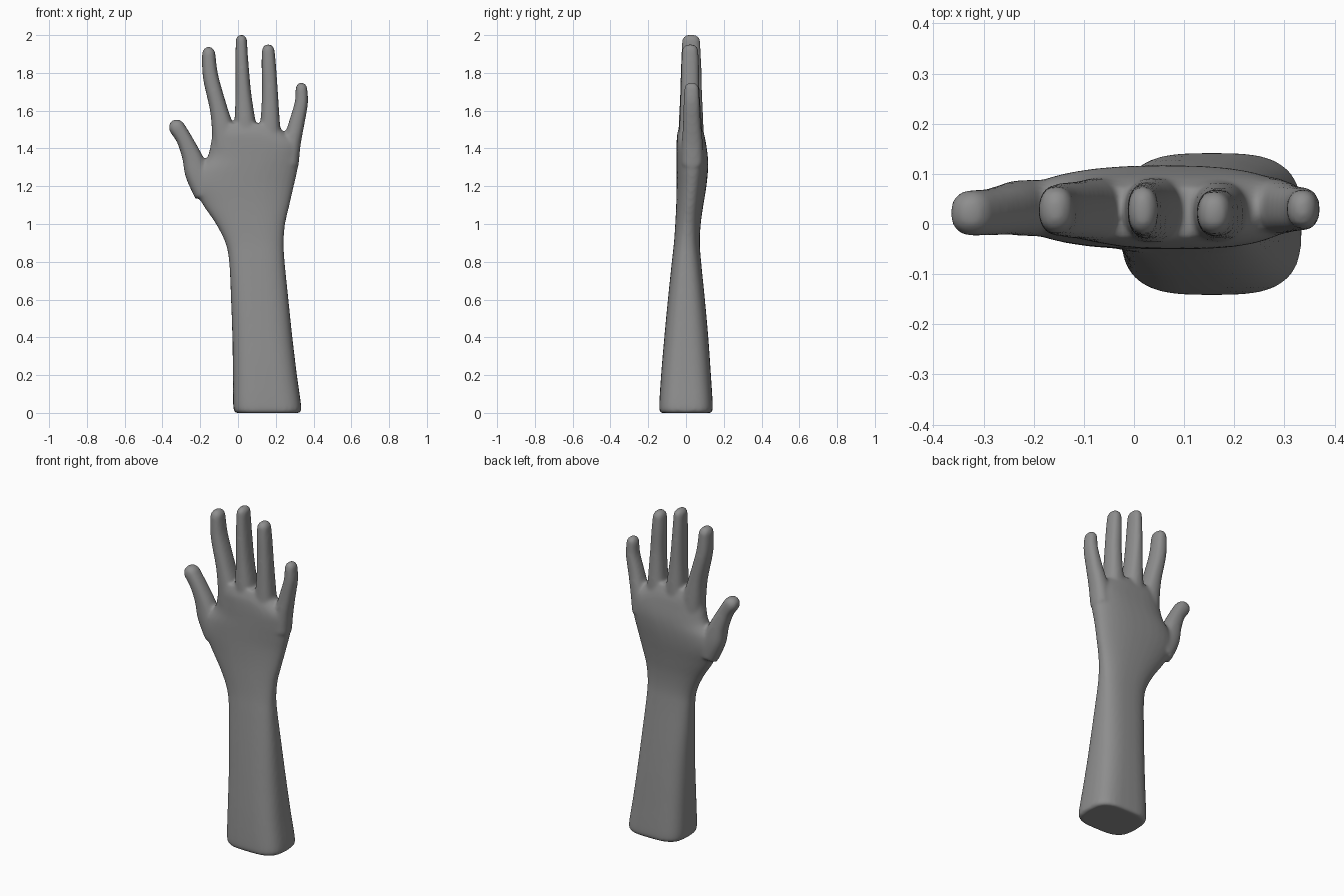
import bpy, bmesh, math
from mathutils import Vector

SIDES = 32


def spline(rows, steps=5):
    """Catmull-Rom through rows of equal-length tuples."""
    out = []
    for i in range(len(rows) - 1):
        p = [Vector(rows[max(0, min(len(rows) - 1, i + k))]) for k in (-1, 0, 1, 2)]
        for s in range(steps):
            t = s / steps
            out.append(0.5 * (2 * p[1] + (p[2] - p[0]) * t
                              + (2 * p[0] - 5 * p[1] + 4 * p[2] - p[3]) * t * t
                              + (3 * p[1] - p[0] - 3 * p[2] + p[3]) * t ** 3))
    return out + [Vector(rows[-1])]


def ring(bm, centre, across, depth, power):
    """Superellipse ring spanned by the across vector and the y axis."""
    verts = []
    for k in range(SIDES):
        a = 2 * math.pi * k / SIDES
        c, s = math.cos(a), math.sin(a)
        cx = math.copysign(abs(c) ** (2 / power), c)
        sy = math.copysign(abs(s) ** (2 / power), s)
        verts.append(bm.verts.new(centre + across * cx + Vector((0, depth * sy, 0))))
    return verts


def skin(bm, rings):
    for a, b in zip(rings, rings[1:]):
        for k in range(SIDES):
            j = (k + 1) % SIDES
            bm.faces.new((a[k], a[j], b[j], b[k]))
    bm.faces.new(rings[0][::-1])
    bm.faces.new(rings[-1])


def limb(bm, rows):
    """Upright body: rows of z, left, right, front, back, squareness."""
    rings = []
    for z, l, r, f, b, p in spline(rows):
        rings.append(ring(bm, Vector(((l + r) / 2, (f + b) / 2, z)),
                          Vector(((r - l) / 2, 0, 0)), (b - f) / 2, p))
    skin(bm, rings)


def finger(bm, rows):
    """Round-tipped tube: rows of x, z, radius, y, depth."""
    pts = spline(rows)
    rings = []
    for i, (x, z, r, y, d) in enumerate(pts):
        a, b = pts[max(i - 1, 0)], pts[min(i + 1, len(pts) - 1)]
        along = Vector((b[0] - a[0], 0, b[1] - a[1])).normalized()
        across = Vector((along.z, 0, -along.x))
        rings.append(ring(bm, Vector((x, y, z)), across * r, d, 2.4))
    for k in range(1, 7):
        t = math.radians(14 * k)
        rings.append(ring(bm, Vector((x, y, z)) + along * r * 1.1 * math.sin(t),
                          across * r * math.cos(t), d * math.cos(t) ** 0.8, 2.4))
    skin(bm, rings)


bm = bmesh.new()

# Forearm, wrist and palm
limb(bm, [
    (0.00, -0.01, 0.325, -0.135, 0.135, 3.2),
    (0.03, -0.025, 0.335, -0.142, 0.142, 3.2),
    (0.20, -0.027, 0.312, -0.132, 0.132, 3.0),
    (0.40, -0.030, 0.288, -0.115, 0.118, 2.8),
    (0.60, -0.037, 0.267, -0.096, 0.100, 2.7),
    (0.80, -0.047, 0.247, -0.075, 0.080, 2.6),
    (0.90, -0.067, 0.242, -0.064, 0.073, 2.5),
    (1.00, -0.117, 0.250, -0.057, 0.078, 2.4),
    (1.10, -0.185, 0.273, -0.052, 0.092, 2.3),
    (1.20, -0.240, 0.296, -0.050, 0.108, 2.3),
    (1.28, -0.225, 0.314, -0.050, 0.116, 2.4),
    (1.35, -0.165, 0.322, -0.050, 0.116, 2.5),
    (1.42, -0.145, 0.315, -0.050, 0.107, 2.6),
    (1.48, -0.135, 0.250, -0.046, 0.095, 2.6),
    (1.53, -0.115, 0.200, -0.030, 0.075, 2.6)])

# Thumb
finger(bm, [(-0.16, 1.17, 0.075, 0.030, 0.055), (-0.215, 1.27, 0.066, 0.032, 0.056),
            (-0.245, 1.36, 0.052, 0.030, 0.052), (-0.285, 1.45, 0.042, 0.024, 0.047),
            (-0.322, 1.508, 0.043, 0.022, 0.046)])
# Index finger
finger(bm, [(-0.06, 1.40, 0.075, 0.028, 0.065), (-0.083, 1.52, 0.057, 0.028, 0.062),
            (-0.105, 1.62, 0.046, 0.028, 0.058), (-0.145, 1.78, 0.041, 0.028, 0.053),
            (-0.155, 1.90, 0.035, 0.028, 0.047)])
# Middle finger
finger(bm, [(0.045, 1.42, 0.070, 0.027, 0.068), (0.036, 1.56, 0.054, 0.027, 0.064),
            (0.028, 1.70, 0.041, 0.027, 0.058), (0.020, 1.88, 0.033, 0.027, 0.053),
            (0.018, 1.97, 0.030, 0.027, 0.048)])
# Ring finger
finger(bm, [(0.165, 1.40, 0.070, 0.025, 0.065), (0.170, 1.55, 0.051, 0.024, 0.058),
            (0.169, 1.70, 0.042, 0.022, 0.050), (0.163, 1.84, 0.038, 0.022, 0.047),
            (0.160, 1.915, 0.034, 0.022, 0.043)])
# Little finger
finger(bm, [(0.260, 1.32, 0.062, 0.035, 0.060), (0.285, 1.43, 0.048, 0.034, 0.055),
            (0.312, 1.54, 0.041, 0.031, 0.047), (0.335, 1.64, 0.035, 0.030, 0.043),
            (0.336, 1.715, 0.031, 0.030, 0.039)])

bmesh.ops.recalc_face_normals(bm, faces=bm.faces)
mesh = bpy.data.meshes.new("hand_and_forearm")
bm.to_mesh(mesh)
bm.free()
hand = bpy.data.objects.new("hand_and_forearm", mesh)
bpy.context.collection.objects.link(hand)
bpy.context.view_layer.objects.active = hand
hand.select_set(True)

# Fuse the parts into one soft skin
fuse = hand.modifiers.new("fuse", 'REMESH')
fuse.mode = 'VOXEL'
fuse.voxel_size = 0.009
soft = hand.modifiers.new("soften", 'SMOOTH')
soft.factor = 0.5
soft.iterations = 10
for name in ("fuse", "soften"):
    bpy.ops.object.modifier_apply(modifier=name)

grey = bpy.data.materials.new("grey")
grey.diffuse_color = (0.27, 0.27, 0.27, 1)
hand.data.materials.clear()
hand.data.materials.append(grey)
bpy.ops.object.shade_smooth_by_angle(angle=math.radians(60))
